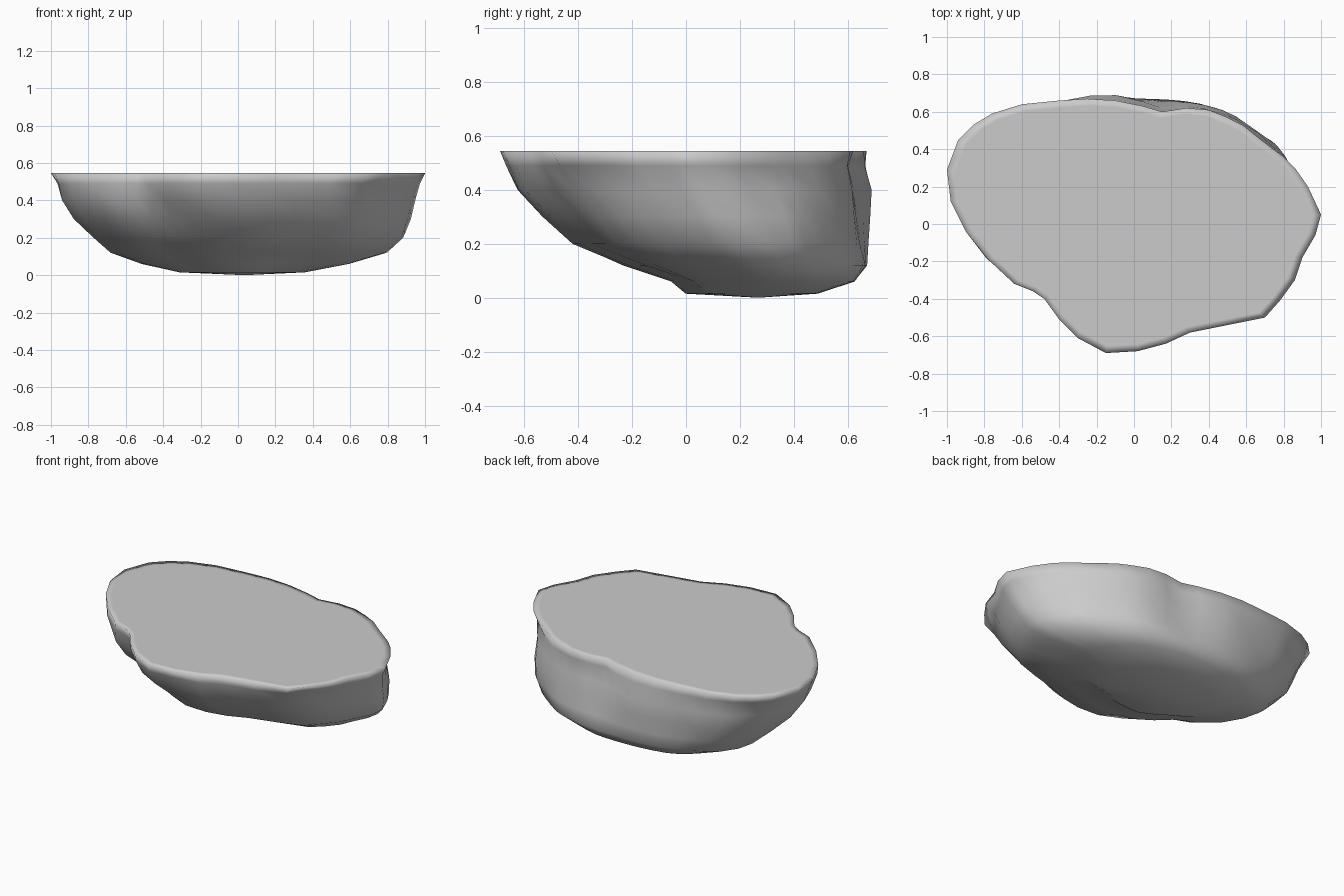
import bpy
import bmesh
import math
from mathutils import Vector, noise

cube = bpy.data.objects.get("Cube")
if cube:
    bpy.data.objects.remove(cube)

TOP = 0.545

# Outline of the flat top, counter-clockwise from the pointed left tip
RIM = [(1, .05), (.93, .2), (.86, .3), (.8, .36), (.68, .45), (.58, .53), (.5, .57),
       (.4, .61), (.28, .62), (.15, .6), (.05, .63), (-.1, .66), (-.25, .67), (-.4, .66),
       (-.6, .64), (-.76, .59), (-.86, .53), (-.94, .45), (-1, .29), (-.98, .12),
       (-.9, -.04), (-.78, -.19), (-.64, -.32), (-.54, -.36), (-.48, -.4), (-.4, -.51),
       (-.3, -.61), (-.15, -.69), (.02, -.68), (.17, -.64), (.3, -.58), (.5, -.54),
       (.7, -.5), (.78, -.41), (.86, -.3), (.9, -.18), (.97, -.06)]

# Height, x range, y range and roundness of each level below the rim
LEVELS = [(.49, -.98, .97, -.67, .67, .2),
          (.4, -.95, .95, -.62, .69, .4),
          (.3, -.89, .93, -.51, .69, .5),
          (.2, -.79, .89, -.41, .685, .6),
          (.12, -.7, .8, -.24, .68, .7),
          (.06, -.53, .6, -.06, .63, .8),
          (.015, -.32, .36, .0, .49, .9)]

# Hollows (negative) and bulges (positive): centre, radius, amount
LUMPS = [(Vector((-.45, -.38, .38)), .15, -.04),
         (Vector((-.66, -.2, .28)), .16, .04),
         (Vector((.75, -.38, .42)), .18, -.04),
         (Vector((.93, .27, .36)), .14, -.03),
         (Vector((.15, -.5, .28)), .2, .03),
         (Vector((.25, .68, .4)), .2, -.03)]


def ring_at(z, x0, x1, y0, y1, roundness):
    """Fit the rim into a box at height z, rounding it towards an ellipse."""
    ring = []
    for x, y in RIM:
        u, v = x, (y + .01) / .68
        angle = math.atan2(v, u)
        w = roundness * (1 if y > 0 else .5)
        u += (math.cos(angle) - u) * w
        v += (math.sin(angle) - v) * w
        p = Vector(((x0 + x1) / 2 + u * (x1 - x0) / 2,
                    (y0 + y1) / 2 + v * (y1 - y0) / 2, z))
        out = Vector((u, v, 0)).normalized()
        for centre, radius, amount in LUMPS:
            p += out * amount * math.exp(-((p - centre).length / radius) ** 2)
        ring.append(p + out * .015 * noise.noise(p * 5))
    return ring


# Rings from the soft inner edge of the top down to the base
rings = [[Vector((x * .955, y * .945, TOP)) for x, y in RIM],
         [Vector((x, y, TOP)) for x, y in RIM]]
rings += [ring_at(*level) for level in LEVELS]

bm = bmesh.new()
loops = [[bm.verts.new(p) for p in ring] for ring in rings]
count = len(RIM)
for upper, lower in zip(loops, loops[1:]):
    for i in range(count):
        j = (i + 1) % count
        bm.faces.new((upper[i], lower[i], lower[j], upper[j]))
bm.faces.new(loops[0])

# Gently bowed underside
base = loops[-1]
middle = sum((v.co for v in base), Vector()) / count
middle.z = 0
tip = bm.verts.new(middle)
for i in range(count):
    bm.faces.new((base[i], tip, base[(i + 1) % count]))
bmesh.ops.recalc_face_normals(bm, faces=bm.faces)
for face in bm.faces:
    face.smooth = True

mesh = bpy.data.meshes.new("flat_topped_rock")
bm.to_mesh(mesh)
bm.free()
rock = bpy.data.objects.new("flat_topped_rock", mesh)
bpy.context.collection.objects.link(rock)

# Plain grey stone
stone = bpy.data.materials.new("grey_stone")
stone.use_nodes = True
colour = (.6, .6, .6, 1)
stone.diffuse_color = colour
stone.node_tree.nodes["Principled BSDF"].inputs["Base Color"].default_value = colour
mesh.materials.append(stone)
